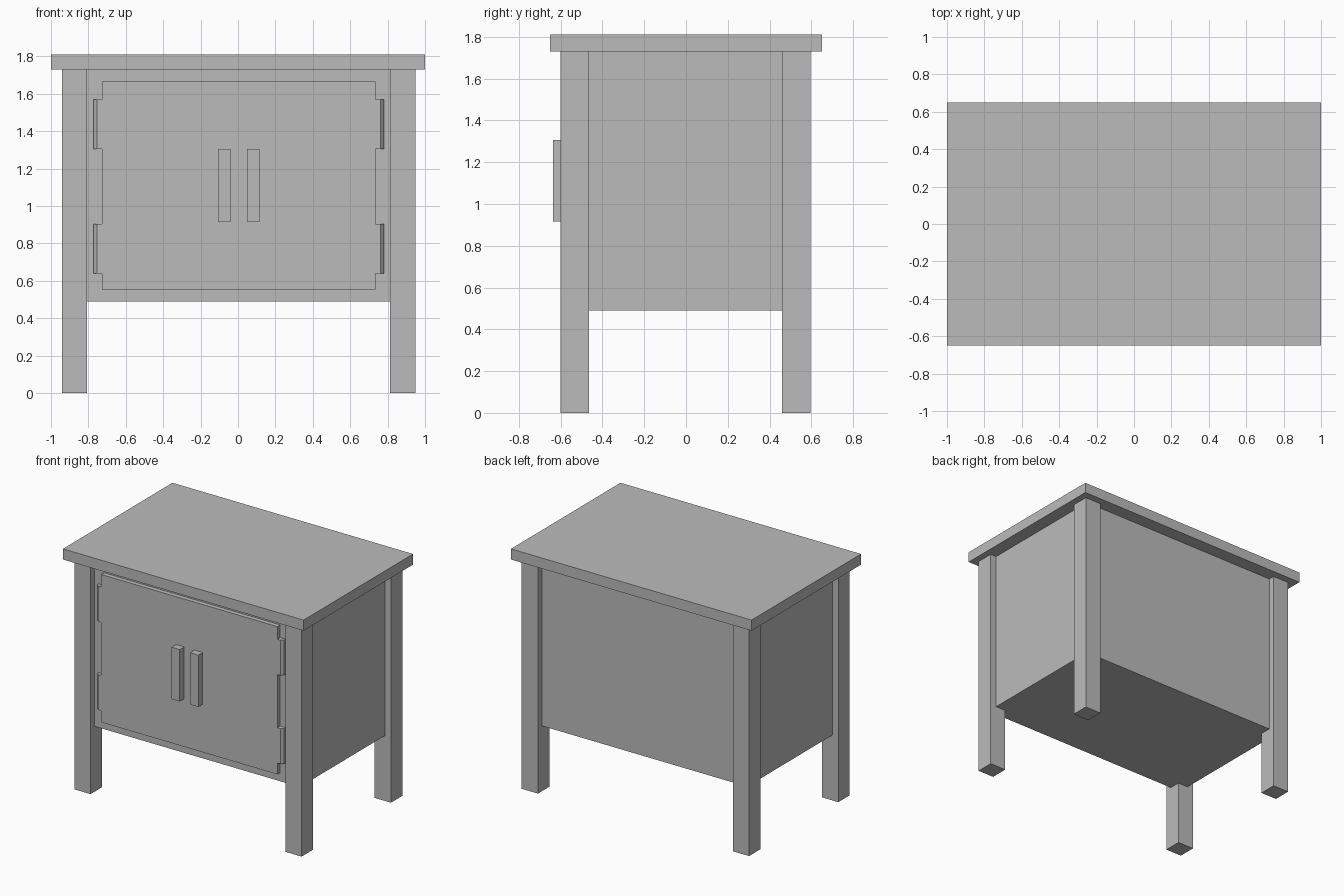
import bpy
import bmesh

cube = bpy.data.objects.get("Cube")
if cube:
    bpy.data.objects.remove(cube, do_unlink=True)

GREY = (0.5, 0.5, 0.5, 1.0)
paint = bpy.data.materials.new("plain_grey")
paint.use_nodes = True
paint.diffuse_color = GREY
paint.node_tree.nodes["Principled BSDF"].inputs["Base Color"].default_value = GREY


def prism(name, outline, z0, z1):
    """Extrude an xy outline from z0 up to z1."""
    bm = bmesh.new()
    base = bm.faces.new([bm.verts.new((x, y, z0)) for x, y in outline])
    top = bmesh.ops.extrude_face_region(bm, geom=[base])["geom"]
    verts = [v for v in top if isinstance(v, bmesh.types.BMVert)]
    bmesh.ops.translate(bm, verts=verts, vec=(0, 0, z1 - z0))
    bmesh.ops.recalc_face_normals(bm, faces=bm.faces)
    mesh = bpy.data.meshes.new(name)
    bm.to_mesh(mesh)
    bm.free()
    mesh.materials.append(paint)
    obj = bpy.data.objects.new(name, mesh)
    bpy.context.collection.objects.link(obj)
    return obj


def box(name, x0, x1, y0, y1, z0, z1):
    return prism(name, [(x0, y0), (x1, y0), (x1, y1), (x0, y1)], z0, z1)


TOP_UNDERSIDE = 1.73
BODY_FRONT = -0.55
DOOR_FRONT = -0.584
CENTRE = 0.004  # the base sits slightly off the centre of the top

# Top board and cabinet body
box("table_top", -1, 1, -0.65, 0.65, TOP_UNDERSIDE, 1.81)
box("cabinet_body", CENTRE - 0.895, CENTRE + 0.895, BODY_FRONT, 0.547, 0.49, TOP_UNDERSIDE)

# Four square legs, standing proud of the body
for side, x in (("right", CENTRE - 0.945), ("left", CENTRE + 0.81)):
    for end, y in (("front", -0.6), ("back", 0.46)):
        box(f"{end}_{side}_leg", x, x + 0.135, y, y + 0.135, 0, TOP_UNDERSIDE)

# Door panel with a pair of bar handles
box("door_panel", CENTRE - 0.732, CENTRE + 0.732, DOOR_FRONT, BODY_FRONT, 0.555, 1.665)
for side, x in (("right", -0.106), ("left", 0.048)):
    box(f"{side}_handle", x, x + 0.067, -0.636, DOOR_FRONT, 0.915, 1.305)

# Hinges, flush with the door and sloped on the outer edge
for side, s in (("right", -1), ("left", 1)):
    outline = [(CENTRE + s * x, y) for x, y in (
        (0.732, DOOR_FRONT), (0.758, DOOR_FRONT), (0.776, -0.565),
        (0.776, BODY_FRONT), (0.732, BODY_FRONT))]
    for level, z0, z1 in (("lower", 0.64, 0.905), ("upper", 1.305, 1.57)):
        prism(f"{level}_{side}_hinge", outline, z0, z1)
